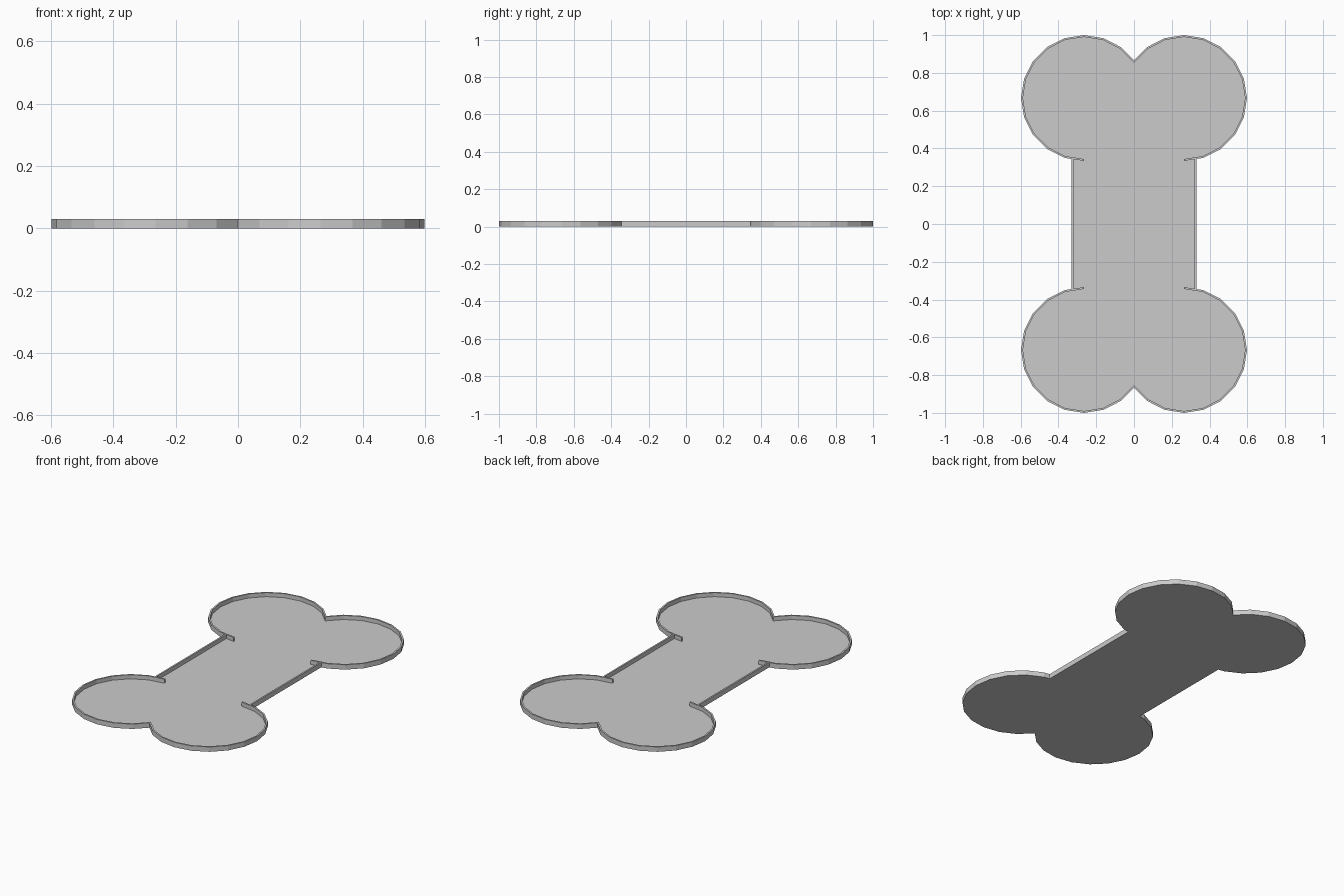
import bpy, bmesh, math

cube = bpy.data.objects.get("Cube")
if cube:
    bpy.data.objects.remove(cube, do_unlink=True)

CX, CY, R = 0.265, 0.667, 0.333      # lobe centre and radius
SHAFT, WALL = 0.33, 0.01             # shaft half width, wall thickness
FLOOR, TOP = 0.005, 0.03             # floor and rim heights
STEP = math.radians(18)              # twenty-sided lobes

grey = bpy.data.materials.new("grey_plastic")
grey.use_nodes = True
grey.diffuse_color = (0.6, 0.6, 0.6, 1)
grey.node_tree.nodes["Principled BSDF"].inputs["Base Color"].default_value = (0.6, 0.6, 0.6, 1)


def lobe_arc(r):
    """Arc from the lobe's inner end round to the cleft on the centre line."""
    pts = [(CX + r * math.sin(i * STEP), CY - r * math.cos(i * STEP)) for i in range(14)]
    (ax, ay), (bx, by) = pts[-2:]
    pts[-1] = (0, ay + (by - ay) * ax / (ax - bx))
    return pts


def prism(name, points, z0, z1):
    """Extrude one quarter outline and mirror it to all four corners."""
    bm = bmesh.new()
    face = bm.faces.new([bm.verts.new((x, y, z0)) for x, y in points])
    top = bmesh.ops.extrude_face_region(bm, geom=[face], use_keep_orig=True)
    bmesh.ops.translate(bm, vec=(0, 0, z1 - z0),
                        verts=[g for g in top["geom"] if isinstance(g, bmesh.types.BMVert)])
    bmesh.ops.recalc_face_normals(bm, faces=bm.faces)
    # Open the sides lying on the mirror planes
    seam = [f for f in bm.faces if any(all(abs(v.co[k]) < 1e-6 for v in f.verts) for k in (0, 1))]
    bmesh.ops.delete(bm, geom=seam, context="FACES")
    mesh = bpy.data.meshes.new(name)
    bm.to_mesh(mesh)
    bm.free()
    mesh.materials.append(grey)
    obj = bpy.data.objects.new(name, mesh)
    bpy.context.collection.objects.link(obj)
    mirror = obj.modifiers.new("Mirror", "MIRROR")
    mirror.use_axis = (True, True, False)
    return obj


outer, inner = lobe_arc(R), lobe_arc(R - WALL)


def join_y(x):
    """Height along the lobe's first side where the shaft meets it."""
    (ax, ay), (bx, by) = outer[:2]
    return ay + (by - ay) * (x - ax) / (bx - ax)


# Bone-shaped floor
prism("tray_floor", [(0, 0), (SHAFT, 0), (SHAFT, join_y(SHAFT))] + outer[1:], 0, FLOOR)

# Raised rim round the lobes, ending in short stubs inside the shaft
prism("lobe_rims", outer + inner[::-1], FLOOR, TOP)

# Straight rims along the shaft
edge = SHAFT - WALL
prism("shaft_rims", [(edge, 0), (SHAFT, 0), (SHAFT, join_y(SHAFT)), (edge, join_y(edge))], FLOOR, TOP)
